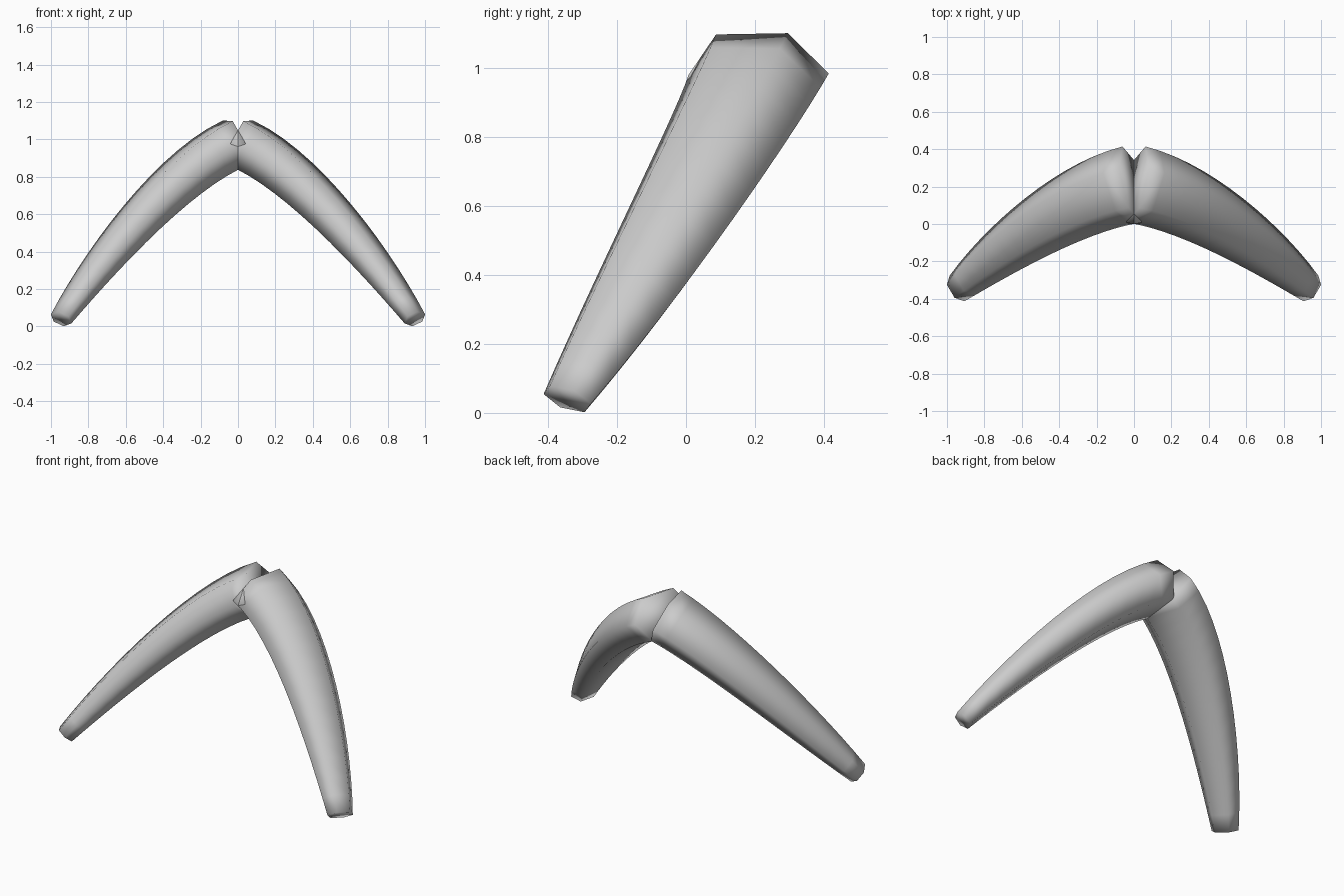
import bpy
import bmesh
from mathutils import Vector

old = bpy.data.objects.get("Cube")
if old:
    bpy.data.objects.remove(old, do_unlink=True)

grey = bpy.data.materials.new("light_grey")
grey.use_nodes = True
colour = (0.6, 0.6, 0.6, 1)
grey.diffuse_color = colour
grey.node_tree.nodes["Principled BSDF"].inputs["Base Color"].default_value = colour

# The horn bends roughly inside one leaning plane
SIDE = Vector((1, 0, 0))
UP = Vector((0, 0.51, 0.86))
DEPTH = Vector((0, 0.86, -0.51))
p0, p1, p2, p3 = [SIDE * x + UP * s + DEPTH * w for x, s, w in
                  ((0.011, 0.953, -0.32), (0.33, 0.8, -0.305),
                   (0.715, 0.26, -0.305), (0.946, -0.141, -0.317))]

# Stretched hexagonal section: half listed, other half opposite
half = [(-0.117, -0.174), (0.04, -0.165), (0.161, 0.012)]
section = half + [(-n, -w) for n, w in half]

# Tapering horn with flat ends
RINGS = 14
bm = bmesh.new()
rings = []
for i in range(RINGS + 1):
    t = i / RINGS
    u = 1 - t
    centre = p0 * u**3 + p1 * 3 * t * u * u + p2 * 3 * t * t * u + p3 * t**3
    tangent = ((p1 - p0) * u * u + (p2 - p1) * 2 * t * u + (p3 - p2) * t * t).normalized()
    normal = DEPTH.cross(tangent).normalized()
    if normal.dot(UP) < 0:
        normal = -normal
    thick = 1 - 0.29 * t - 0.32 * t * t
    wide = 1 - 0.19 * t - 0.43 * t * t
    rings.append([bm.verts.new(centre + normal * n * thick + DEPTH * w * wide)
                  for n, w in section])
for a, b in zip(rings, rings[1:]):
    for k in range(6):
        j = (k + 1) % 6
        bm.faces.new((a[k], a[j], b[j], b[k]))
bm.faces.new(rings[0])
bm.faces.new(rings[-1])
bmesh.ops.recalc_face_normals(bm, faces=bm.faces)

# Smooth all over, ends included
for face in bm.faces:
    face.smooth = True

mesh = bpy.data.meshes.new("curved_horns")
bm.to_mesh(mesh)
bm.free()
mesh.materials.append(grey)
horns = bpy.data.objects.new("curved_horns", mesh)
bpy.context.collection.objects.link(horns)

# Second horn, overlapping the first at the middle
mirror = horns.modifiers.new("other_side", 'MIRROR')
mirror.use_mirror_merge = False
